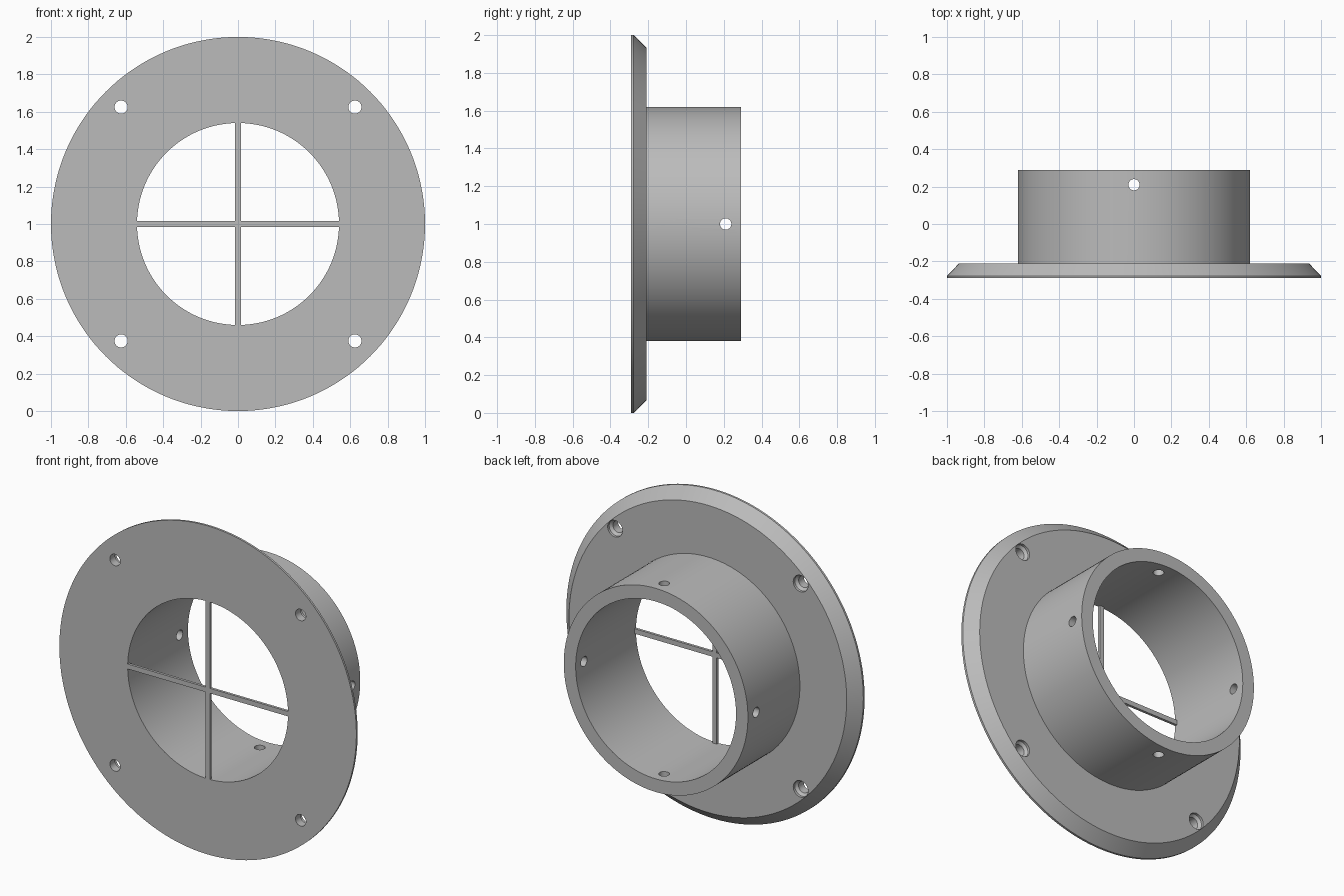
import bpy, bmesh, math
from mathutils import Matrix, Vector

cube = bpy.data.objects.get("Cube")
if cube:
    bpy.data.objects.remove(cube, do_unlink=True)

SEGMENTS = 144
FRONT, BACK, RIM_Y, FLANGE_Y = -0.29, 0.29, -0.277, -0.21
BORE, TUBE = 0.54, 0.62
CENTRE = Vector((0, 0, 1))

grey = bpy.data.materials.new("plain grey")
grey.use_nodes = True
grey.diffuse_color = (0.5, 0.5, 0.5, 1)
grey.node_tree.nodes["Principled BSDF"].inputs["Base Color"].default_value = (0.5, 0.5, 0.5, 1)


def make_object(name, bm):
    bmesh.ops.recalc_face_normals(bm, faces=bm.faces)
    mesh = bpy.data.meshes.new(name)
    bm.to_mesh(mesh)
    bm.free()
    mesh.materials.append(grey)
    obj = bpy.data.objects.new(name, mesh)
    bpy.context.collection.objects.link(obj)
    return obj


def lathe(bm, profile, segments, matrix):
    """Revolve a closed (radius, height) loop about z, then place it."""
    rings = []
    for i in range(segments):
        a = 2 * math.pi * i / segments
        rings.append([bm.verts.new(matrix @ Vector((r * math.cos(a), r * math.sin(a), h)))
                      for r, h in profile])
    n = len(profile)
    for i in range(segments):
        a, b = rings[i], rings[(i + 1) % segments]
        for j in range(n):
            k = (j + 1) % n
            bm.faces.new((a[j], a[k], b[k], b[j]))


def drill(bm, start, direction, sections):
    """Solid cutter through (radius, distance) sections along a direction."""
    turn = Vector(direction).to_track_quat('Z', 'Y').to_matrix().to_4x4()
    place = Matrix.Translation(start) @ turn
    rings = []
    for r, d in sections:
        rings.append([bm.verts.new(place @ Vector((r * math.cos(t), r * math.sin(t), d)))
                      for t in (2 * math.pi * i / 32 for i in range(32))])
    for a, b in zip(rings, rings[1:]):
        for i in range(32):
            j = (i + 1) % 32
            bm.faces.new((a[i], a[j], b[j], b[i]))
    bm.faces.new(rings[0])
    bm.faces.new(rings[-1])


# Flange with chamfered rim and tube, turned about the y axis
bm = bmesh.new()
profile = [(BORE, FRONT), (1.0, FRONT), (1.0, RIM_Y), (0.935, FLANGE_Y),
           (TUBE, FLANGE_Y), (TUBE, BACK), (BORE, BACK)]
lathe(bm, profile, SEGMENTS,
      Matrix.Translation(CENTRE) @ Matrix.Rotation(-math.pi / 2, 4, 'X'))
collar = make_object("flanged_collar", bm)

# Countersunk screw holes in the flange, and pin holes near the tube's end
bm = bmesh.new()
for sx in (-1, 1):
    for sz in (-1, 1):
        drill(bm, CENTRE + Vector((sx * 0.625, FRONT, sz * 0.625)), (0, 1, 0),
              [(0.035, -0.05), (0.035, 0.05), (0.05, 0.065), (0.05, 0.12)])
for d in ((1, 0, 0), (-1, 0, 0), (0, 0, 1), (0, 0, -1)):
    drill(bm, CENTRE + Vector((0, 0.21, 0)), d, [(0.03, 0.45), (0.03, 0.7)])
cutter = make_object("hole_cutter", bm)
cutter.hide_render = True

cut = collar.modifiers.new("holes", 'BOOLEAN')
cut.operation = 'DIFFERENCE'
cut.solver = 'EXACT'
cut.object = cutter
bpy.ops.object.select_all(action='DESELECT')
bpy.context.view_layer.objects.active = collar
collar.select_set(True)
bpy.ops.object.modifier_apply(modifier=cut.name)
bpy.data.objects.remove(cutter, do_unlink=True)
bpy.ops.object.shade_smooth_by_angle(angle=math.radians(30))

# Thin cross bars flush with the front face
bm = bmesh.new()
w, l = 0.015, BORE
outline = []
for quarter in range(4):
    turn = Matrix.Rotation(quarter * math.pi / 2, 4, 'Y')
    for p in ((w, -w), (l, -w), (l, w)):
        outline.append(bm.verts.new(CENTRE + turn @ Vector((p[0], FRONT, -p[1]))))
face = bm.faces.new(outline)
extruded = bmesh.ops.extrude_face_region(bm, geom=[face])
bmesh.ops.translate(bm, vec=(0, 0.016, 0),
                    verts=[v for v in extruded["geom"] if isinstance(v, bmesh.types.BMVert)])
make_object("cross_bars", bm)
